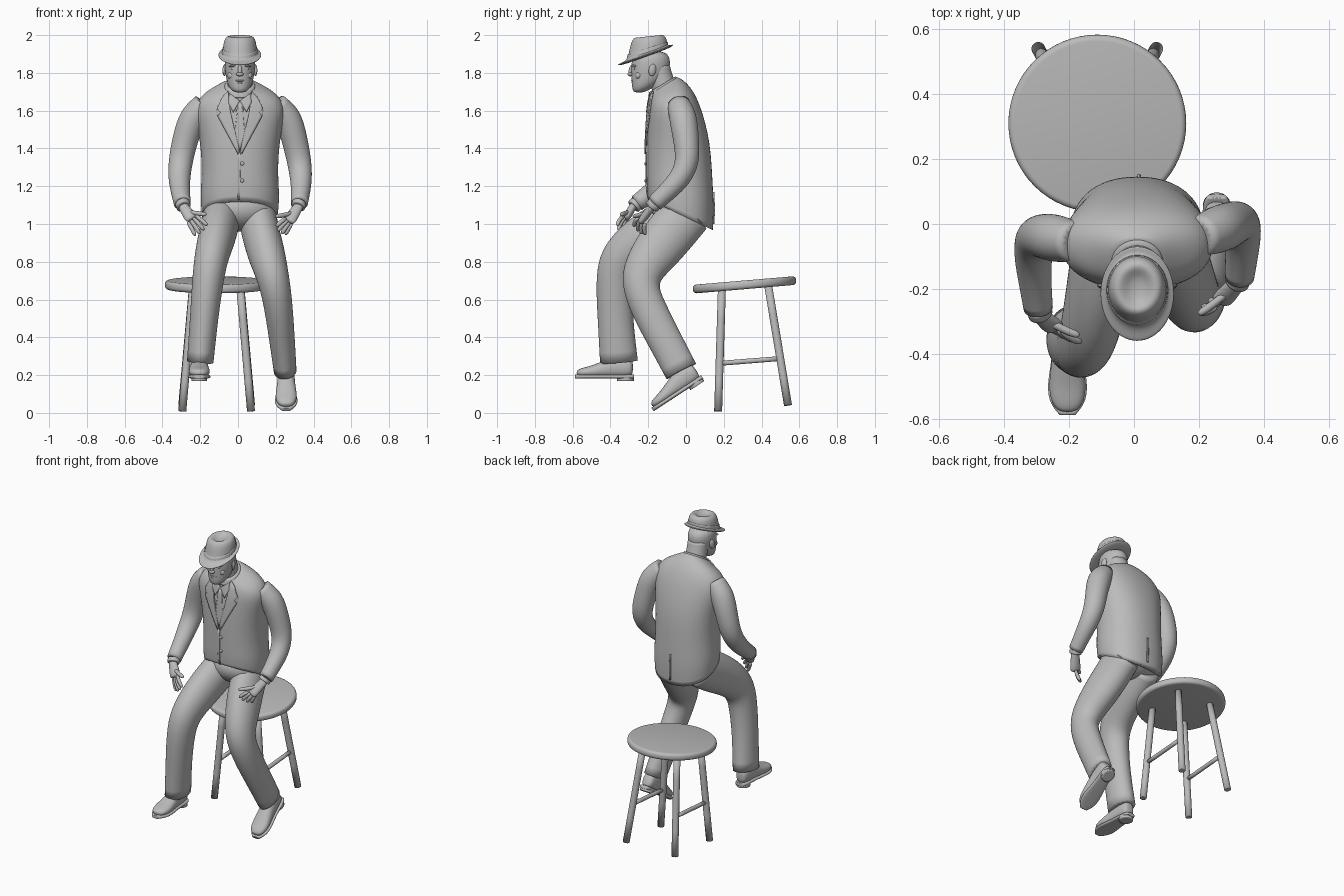
import bpy, bmesh, math
from mathutils import Vector, Matrix

default_cube = bpy.data.objects.get("Cube")
if default_cube:
    bpy.data.objects.remove(default_cube, do_unlink=True)

material = bpy.data.materials.new("plain grey")
material.use_nodes = True
grey = (0.5, 0.5, 0.5, 1)
material.diffuse_color = grey
material.node_tree.nodes["Principled BSDF"].inputs["Base Color"].default_value = grey

MID = 0.01  # the body's middle line along x


def finish(bm, name, subdivide=0):
    """Turn a bmesh into a smooth shaded object."""
    bmesh.ops.recalc_face_normals(bm, faces=bm.faces)
    mesh = bpy.data.meshes.new(name)
    bm.to_mesh(mesh)
    bm.free()
    mesh.materials.append(material)
    for polygon in mesh.polygons:
        polygon.use_smooth = True
    obj = bpy.data.objects.new(name, mesh)
    bpy.context.scene.collection.objects.link(obj)
    if subdivide:
        modifier = obj.modifiers.new("smooth", "SUBSURF")
        modifier.levels = modifier.render_levels = subdivide
    else:
        mesh.set_sharp_from_angle(angle=math.radians(40))
    return obj


def loft(name, sections, sides=16, power=1.0, crisp=True, level=2):
    """Skin rings (x, y, z, side radius, depth radius[, slope]).
    With a slope the ring lies level and leans in y, else it faces along the path."""
    bm = bmesh.new()
    rings = []
    centres = [Vector(s[:3]) for s in sections]
    grow = 3 / (2 + math.cos(math.tau / sides))
    for i, section in enumerate(sections):
        u, v = Vector((1, 0, 0)), Vector((0, 1, section[-1]))
        if len(section) == 5:
            t = (centres[min(i + 1, len(centres) - 1)] - centres[max(i - 1, 0)]).normalized()
            u = (u - t * u.dot(t)).normalized()
            v = t.cross(u)
        ring = []
        for k in range(sides):
            c, s = math.cos(math.tau * k / sides), math.sin(math.tau * k / sides)
            c = math.copysign(abs(c) ** power, c) * section[3] * grow
            s = math.copysign(abs(s) ** power, s) * section[4] * grow
            ring.append(bm.verts.new(centres[i] + u * c + v * s))
        rings.append(ring)
    for a, b in zip(rings, rings[1:]):
        for k in range(sides):
            n = (k + 1) % sides
            bm.faces.new((a[k], a[n], b[n], b[k]))
    crease = bm.edges.layers.float.new("crease_edge")
    for ring in (rings[0], rings[-1]):
        cap = bm.faces.new(ring)
        for edge in cap.edges:
            edge[crease] = 1.0 if crisp else 0.0
    return finish(bm, name, level)


def tube(name, path, radius, **options):
    """Round rod through a few points."""
    return loft(name, [(*p, radius, radius) for p in path], **options)


def blob(name, place, size, turn=(0, 0, 0)):
    bm = bmesh.new()
    bmesh.ops.create_uvsphere(bm, u_segments=24, v_segments=16, radius=1)
    obj = finish(bm, name)
    obj.location, obj.scale, obj.rotation_euler = place, size, turn
    return obj


def cloth_plate(name, outline, lift, target, mirror=False, back=False):
    """Flat outline (x from the middle, z) pressed onto the target's front or back."""
    bm = bmesh.new()
    y = 0.4 if back else -0.4
    for side in ((1, -1) if mirror else (1,)):
        bm.faces.new([bm.verts.new((MID + side * x, y, z)) for x, z in outline])
    bmesh.ops.triangulate(bm, faces=bm.faces)
    bmesh.ops.subdivide_edges(bm, edges=bm.edges, cuts=5, use_grid_fill=True)
    bmesh.ops.recalc_face_normals(bm, faces=bm.faces)
    obj = finish(bm, name)
    wrap = obj.modifiers.new("press", "SHRINKWRAP")
    wrap.target, wrap.wrap_method, wrap.wrap_mode = target, "PROJECT", "ABOVE_SURFACE"
    wrap.use_project_y, wrap.offset = True, lift
    wrap.use_positive_direction, wrap.use_negative_direction = not back, back
    solid = obj.modifiers.new("thickness", "SOLIDIFY")
    solid.thickness, solid.offset = 0.008, 0
    return obj


# Jacket body, from hem to collar
jacket = loft("jacket", [(MID, *s) for s in (
    (-0.03, 1.05, 0.2, 0.172, -0.48), (-0.03, 1.14, 0.21, 0.178, -0.3),
    (-0.035, 1.26, 0.2, 0.174, -0.1), (-0.04, 1.4, 0.205, 0.17, 0),
    (-0.05, 1.52, 0.225, 0.155, 0.05), (-0.065, 1.62, 0.24, 0.135, 0.15),
    (-0.08, 1.685, 0.2, 0.11, 0.3), (-0.1, 1.72, 0.125, 0.085, 0.5),
    (-0.115, 1.735, 0.08, 0.07, 0.6))], sides=24, power=0.9)
cloth_plate("lapels", [(0.06, 1.7), (0.09, 1.67), (0.12, 1.61), (0.1, 1.59), (0.115, 1.57),
                       (0.01, 1.37), (0.0, 1.38), (0.05, 1.6)], 0.007, jacket, mirror=True)
cloth_plate("shirt_collar", [(0, 1.65), (0.035, 1.59), (0.06, 1.64), (0.055, 1.69)],
            0.009, jacket, mirror=True)
cloth_plate("tie", [(-0.016, 1.65), (-0.01, 1.61), (-0.028, 1.46), (0, 1.39),
                    (0.028, 1.46), (0.01, 1.61), (0.016, 1.65)], 0.006, jacket)
cloth_plate("jacket_overlap", [(-0.012, 1.38), (0.004, 1.38), (0.0, 1.13), (-0.012, 1.13)],
            0.002, jacket)
cloth_plate("back_vent", [(0, 1.17), (0.008, 1.17), (0.012, 1.0), (0, 1.0)], 0.003, jacket, back=True)
for z in (1.32, 1.23):
    blob("jacket_button", (MID + 0.012, -0.214, z), (0.01, 0.006, 0.01))
loft("jacket_collar", [(MID, -0.12, 1.715, 0.088, 0.08, 0.6),
                       (MID, -0.125, 1.74, 0.076, 0.07, 0.6)], sides=24)

# Trousers
blob("trouser_seat", (MID, -0.025, 1.08), (0.195, 0.155, 0.12))
loft("left_trouser_leg", [
    (0.1, 0.01, 1.06, 0.1, 0.13), (0.115, -0.07, 0.97, 0.1, 0.135),
    (0.15, -0.17, 0.84, 0.1, 0.125), (0.185, -0.25, 0.72, 0.085, 0.105),
    (0.21, -0.225, 0.6, 0.077, 0.095), (0.232, -0.12, 0.4, 0.068, 0.09),
    (0.25, -0.025, 0.22, 0.06, 0.088)])
loft("right_trouser_leg", [
    (-0.08, 0.0, 1.06, 0.1, 0.12), (-0.095, -0.1, 1.0, 0.1, 0.13),
    (-0.115, -0.24, 0.92, 0.098, 0.125), (-0.145, -0.365, 0.81, 0.088, 0.11),
    (-0.162, -0.38, 0.68, 0.082, 0.098), (-0.18, -0.375, 0.5, 0.074, 0.092),
    (-0.2, -0.355, 0.27, 0.07, 0.1)])

# Sleeves, cuffs and hands
arms = {
    "left": dict(
        sleeve=[(0.2, -0.04, 1.635, 0.06), (0.265, -0.015, 1.57, 0.075), (0.3, 0.0, 1.45, 0.068),
                (0.325, 0.012, 1.33, 0.064), (0.335, -0.03, 1.24, 0.058),
                (0.332, -0.1, 1.17, 0.05), (0.325, -0.165, 1.11, 0.045)],
        wrist=(0.315, -0.185, 1.085), palm=(0.275, -0.23, 1.025), thumb=(0.195, -0.28, 1.04),
        tips=[(0.2, -0.275, 0.985), (0.208, -0.255, 0.96), (0.23, -0.235, 0.945), (0.25, -0.215, 0.94)]),
    "right": dict(
        sleeve=[(-0.18, -0.055, 1.635, 0.06), (-0.24, -0.045, 1.57, 0.075), (-0.28, -0.035, 1.45, 0.068),
                (-0.305, -0.04, 1.33, 0.064), (-0.312, -0.1, 1.24, 0.058),
                (-0.305, -0.18, 1.17, 0.05), (-0.295, -0.26, 1.11, 0.045)],
        wrist=(-0.285, -0.285, 1.085), palm=(-0.25, -0.315, 1.035), thumb=(-0.165, -0.345, 1.05),
        tips=[(-0.16, -0.365, 0.99), (-0.178, -0.36, 0.965), (-0.2, -0.35, 0.945), (-0.225, -0.335, 0.935)]),
}
for side, arm in arms.items():
    loft(side + "_sleeve", [(*s, s[-1]) for s in arm["sleeve"]])
    wrist, palm, thumb = (Vector(arm[k]) for k in ("wrist", "palm", "thumb"))
    end = Vector(arm["sleeve"][-1][:3])
    tube(side + "_shirt_cuff", [end, end.lerp(wrist, 0.7)], 0.038)
    # The palm widens from the wrist toward the knuckles
    spread = (Vector(arm["tips"][0]) - Vector(arm["tips"][3])).normalized()
    reach = palm - wrist
    loft(side + "_palm", [(*(wrist - reach * 0.3), 0.026, 0.022), (*wrist, 0.027, 0.02),
                          (*palm, 0.036, 0.022), (*(palm + reach * 0.25), 0.03, 0.014)], crisp=False)
    tube(side + "_thumb", [wrist + reach * 0.4, (palm + thumb) / 2 + Vector((0, 0, 0.012)), thumb],
         0.012, sides=8, crisp=False)
    for i, tip in enumerate(map(Vector, arm["tips"])):
        knuckle = palm + reach * 0.1 + spread * (0.027 - 0.018 * i)
        bend = knuckle.lerp(tip, 0.5) + Vector((0, -0.008, 0.004))
        tube(side + "_finger", [knuckle, bend, tip], 0.011, sides=8, crisp=False)

# Head and face
loft("neck", [(MID, -0.1, 1.68, 0.07, 0.065, 0.3), (MID, -0.13, 1.76, 0.064, 0.062, 0.2),
              (MID, -0.15, 1.84, 0.066, 0.064, 0)])
loft("head", [(MID, *s, 0) for s in (
    (-0.25, 1.695, 0.026, 0.025), (-0.235, 1.715, 0.052, 0.05), (-0.205, 1.755, 0.07, 0.082),
    (-0.19, 1.81, 0.078, 0.1), (-0.185, 1.86, 0.082, 0.104), (-0.185, 1.92, 0.07, 0.085))],
    crisp=False)
blob("nose_bridge", (MID, -0.29, 1.815), (0.011, 0.013, 0.03), (-0.25, 0, 0))
blob("nose_tip", (MID, -0.295, 1.793), (0.02, 0.015, 0.011))
blob("upper_lip", (MID, -0.278, 1.759), (0.027, 0.012, 0.006))
blob("lower_lip", (MID, -0.276, 1.748), (0.023, 0.012, 0.007))
blob("chin", (MID, -0.264, 1.714), (0.024, 0.016, 0.016))
for side in (1, -1):
    blob("brow", (MID + side * 0.034, -0.274, 1.838), (0.026, 0.012, 0.006), (0, side * 0.15, 0))
    blob("eye", (MID + side * 0.033, -0.27, 1.822), (0.014, 0.009, 0.007))
    blob("cheek", (MID + side * 0.042, -0.25, 1.787), (0.024, 0.02, 0.022))
    blob("ear", (MID + side * 0.081, -0.178, 1.815), (0.01, 0.02, 0.032), (-0.2, 0, side * 0.3))

# Hat with a dented crown and a leaning brim
loft("hat", [(MID, *s) for s in (
    (-0.21, 1.886, 0.08, 0.1, 0.36), (-0.215, 1.889, 0.113, 0.146, 0.36),
    (-0.215, 1.9, 0.115, 0.148, 0.36), (-0.205, 1.902, 0.09, 0.106, 0.36),
    (-0.2, 1.945, 0.088, 0.1, 0.28), (-0.2, 1.985, 0.08, 0.088, 0.14),
    (-0.2, 2.0, 0.055, 0.064, 0.08), (-0.2, 1.972, 0.022, 0.035, 0.08))], sides=24, crisp=False)
loft("hat_band", [(MID, -0.205, 1.905, 0.095, 0.11, 0.36),
                  (MID, -0.203, 1.93, 0.092, 0.106, 0.32)], sides=24)

# Shoes, made flat and then posed
shoe_upper = [(0.14, 0.06, 0.026, 0.036), (0.12, 0.06, 0.042, 0.05), (0.05, 0.062, 0.045, 0.054),
              (-0.01, 0.052, 0.049, 0.044), (-0.08, 0.038, 0.058, 0.03),
              (-0.13, 0.034, 0.05, 0.024), (-0.16, 0.03, 0.026, 0.014)]
shoe_sole = [(0.146, 0.028), (0.125, 0.044), (0.02, 0.044), (-0.08, 0.064), (-0.135, 0.053), (-0.168, 0.024)]
for side, place, lean in (("left", (0.255, -0.03, 0.1), 0.58), ("right", (-0.205, -0.42, 0.18), 0.0)):
    parts = [loft(side + "_shoe", [(0, *s) for s in shoe_upper], power=0.85, crisp=False),
             loft(side + "_sole", [(0, y, 0.012, w, 0.011) for y, w in shoe_sole], power=0.6),
             loft(side + "_heel", [(0, 0.1, -0.012, 0.042, 0.044, 0), (0, 0.1, 0.012, 0.042, 0.044, 0)])]
    for i in range(4):
        y, z = 0.005 - 0.017 * i, 0.097 - 0.009 * i
        parts.append(tube(side + "_lace", [(-0.022, y, z - 0.004), (0, y, z), (0.022, y, z - 0.004)],
                          0.004, sides=8, level=1))
    for part in parts:
        part.matrix_world = Matrix.Translation(place) @ Matrix.Rotation(lean, 4, "X")

# Stool, leaning slightly forward
SX, SY = -0.113, 0.31
bm = bmesh.new()
bmesh.ops.create_cone(bm, cap_ends=True, segments=64, radius1=0.274, radius2=0.274, depth=0.046)
rims = [e for e in bm.edges if len(e.link_faces) == 2 and e.calc_face_angle() > 1]
bmesh.ops.bevel(bm, geom=rims, offset=0.018, segments=4, profile=0.5, affect="EDGES")
seat = finish(bm, "stool_seat")
seat.location, seat.rotation_euler = (SX, SY, 0.678), (0.085, 0, 0)
feet, tops = {}, {}
for sx in (-1, 1):
    for row, foot, top in (("front", (0.17, 0.008), (0.19, 0.66)), ("back", (0.54, 0.04), (0.435, 0.675))):
        key = (sx, row)
        feet[key], tops[key] = Vector((SX + sx * 0.182, *foot)), Vector((SX + sx * 0.125, *top))
        tube("stool_leg", [feet[key], tops[key]], 0.021)


def rung(a, b, height):
    tube("stool_rung", [feet[k].lerp(tops[k], height) for k in (a, b)], 0.013)


for sx in (-1, 1):
    rung((sx, "front"), (sx, "back"), 0.39)
for row in ("front", "back"):
    rung((-1, row), (1, row), 0.31)
